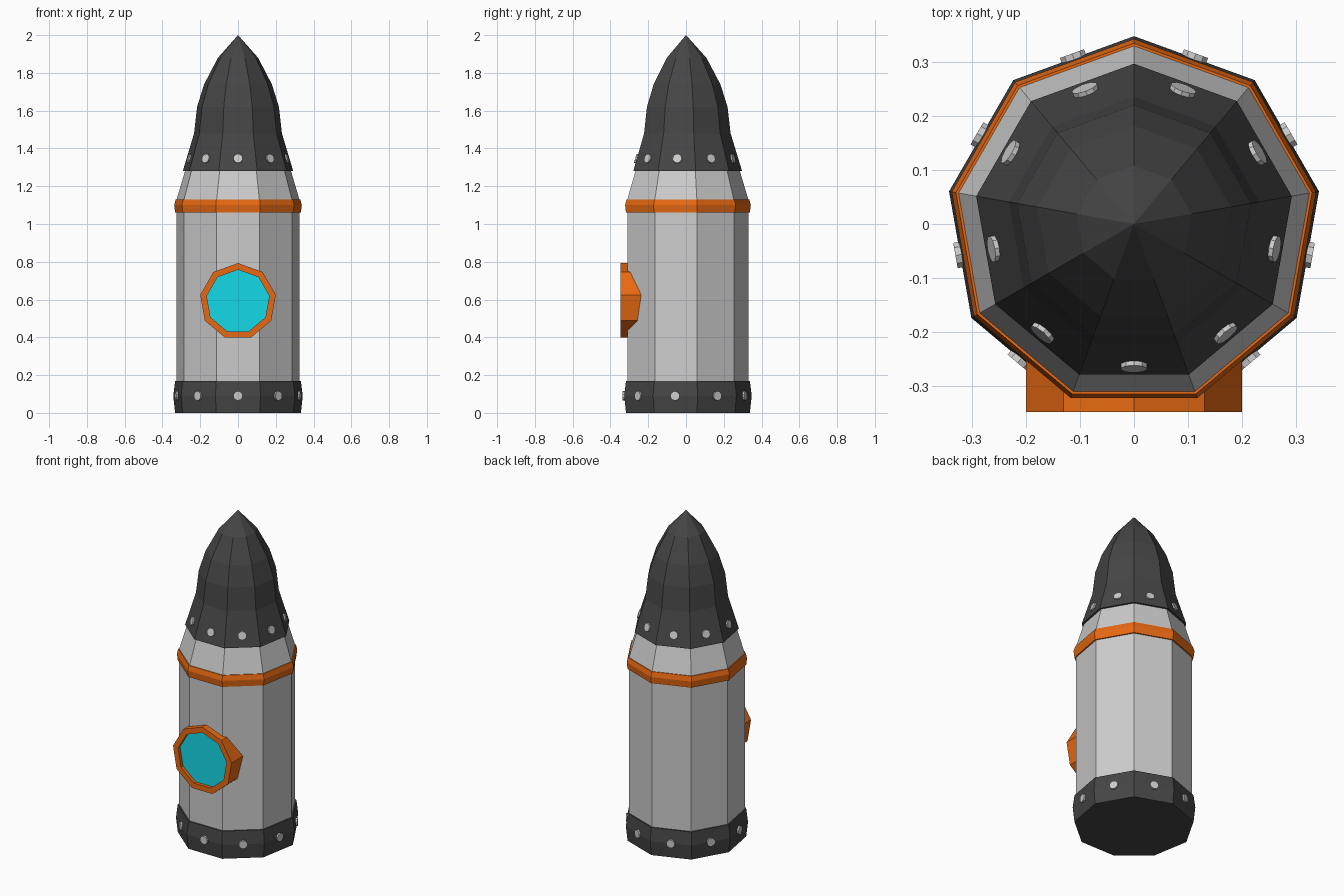
import bpy, bmesh
from math import radians, cos, sin, atan2
from mathutils import Matrix, Vector

if "Cube" in bpy.data.objects:
    bpy.data.objects.remove(bpy.data.objects["Cube"])

SIDES = 9
STEP = 360 / SIDES


def material(name, rgb):
    m = bpy.data.materials.new(name)
    m.diffuse_color = (*rgb, 1)
    m.use_nodes = True
    m.node_tree.nodes["Principled BSDF"].inputs["Base Color"].default_value = m.diffuse_color
    return m


dark = material("dark_metal", (0.06, 0.06, 0.06))
orange = material("orange_paint", (0.80, 0.14, 0.006))
cyan = material("cyan_glass", (0.007, 0.70, 0.80))


def finish(name, bm, mat=None):
    bmesh.ops.recalc_face_normals(bm, faces=bm.faces[:])
    mesh = bpy.data.meshes.new(name)
    bm.to_mesh(mesh)
    bm.free()
    if mat:
        mesh.materials.append(mat)
    ob = bpy.data.objects.new(name, mesh)
    bpy.context.collection.objects.link(ob)
    return ob


def lathe(name, profile, mat=None, cap_start=False, closed=False, matrix=None):
    """Sweep (radius, height) points round z with a corner facing +y."""
    bm = bmesh.new()
    rings = []
    for r, z in profile:
        if r == 0:
            rings.append([bm.verts.new((0, 0, z))] * SIDES)
            continue
        angles = [radians(90 + STEP * i) for i in range(SIDES)]
        rings.append([bm.verts.new((r * cos(a), r * sin(a), z)) for a in angles])
    pairs = list(zip(rings, rings[1:]))
    if closed:
        pairs.append((rings[-1], rings[0]))
    for lo, hi in pairs:
        for i in range(SIDES):
            j = (i + 1) % SIDES
            bm.faces.new(list(dict.fromkeys((lo[i], lo[j], hi[j], hi[i]))))
    if cap_start:
        bm.faces.new(rings[0])
    if matrix:
        bm.transform(matrix)
    return finish(name, bm, mat)


def rivets(name, distance, z, tilt):
    """One small disc in the middle of every hull side."""
    bm = bmesh.new()
    for i in range(SIDES):
        a = radians(-90 + STEP * i)
        normal = Vector((cos(a) * cos(tilt), sin(a) * cos(tilt), sin(tilt)))
        place = Matrix.Translation((distance * cos(a), distance * sin(a), z))
        turn = normal.to_track_quat('Z', 'Y').to_matrix().to_4x4()
        bmesh.ops.create_cone(bm, cap_ends=True, segments=10, radius1=0.025,
                              radius2=0.025, depth=0.02, matrix=place @ turn)
    return finish(name, bm)


# Hull with tapered collar
lathe("hull", [(0.33, 0.10), (0.33, 1.10), (0.33, 1.13), (0.285, 1.28)])

# Dark base band and nose cone
lathe("base_band", [(0.338, 0), (0.348, 0.09), (0.338, 0.17), (0.325, 0.17)],
      dark, cap_start=True)
lathe("nose_cone", [(0.297, 1.28), (0.236, 1.48), (0.22, 1.62),
                    (0.182, 1.74), (0.108, 1.88), (0, 2.0)],
      dark, cap_start=True)

# Orange trim ring
lathe("trim_ring", [(0.325, 1.06), (0.338, 1.06), (0.343, 1.10),
                    (0.335, 1.13), (0.325, 1.13)], orange)

# Rivet rows
rivets("base_rivets", 0.326, 0.09, 0)
rivets("nose_rivets", 0.259, 1.345, atan2(0.061 * cos(radians(20)), 0.20))

# Porthole frame and glass, facing -y with a corner at the top
front = Matrix.Translation((0, 0, 0.59)) @ Matrix.Rotation(radians(90), 4, 'X')
lathe("porthole_frame", [(0.203, 0.20), (0.203, 0.348),
                         (0.168, 0.348), (0.168, 0.20)],
      orange, closed=True, matrix=front)
lathe("porthole_glass", [(0.17, 0.328), (0.17, 0.30)], cyan,
      cap_start=True, matrix=front)
